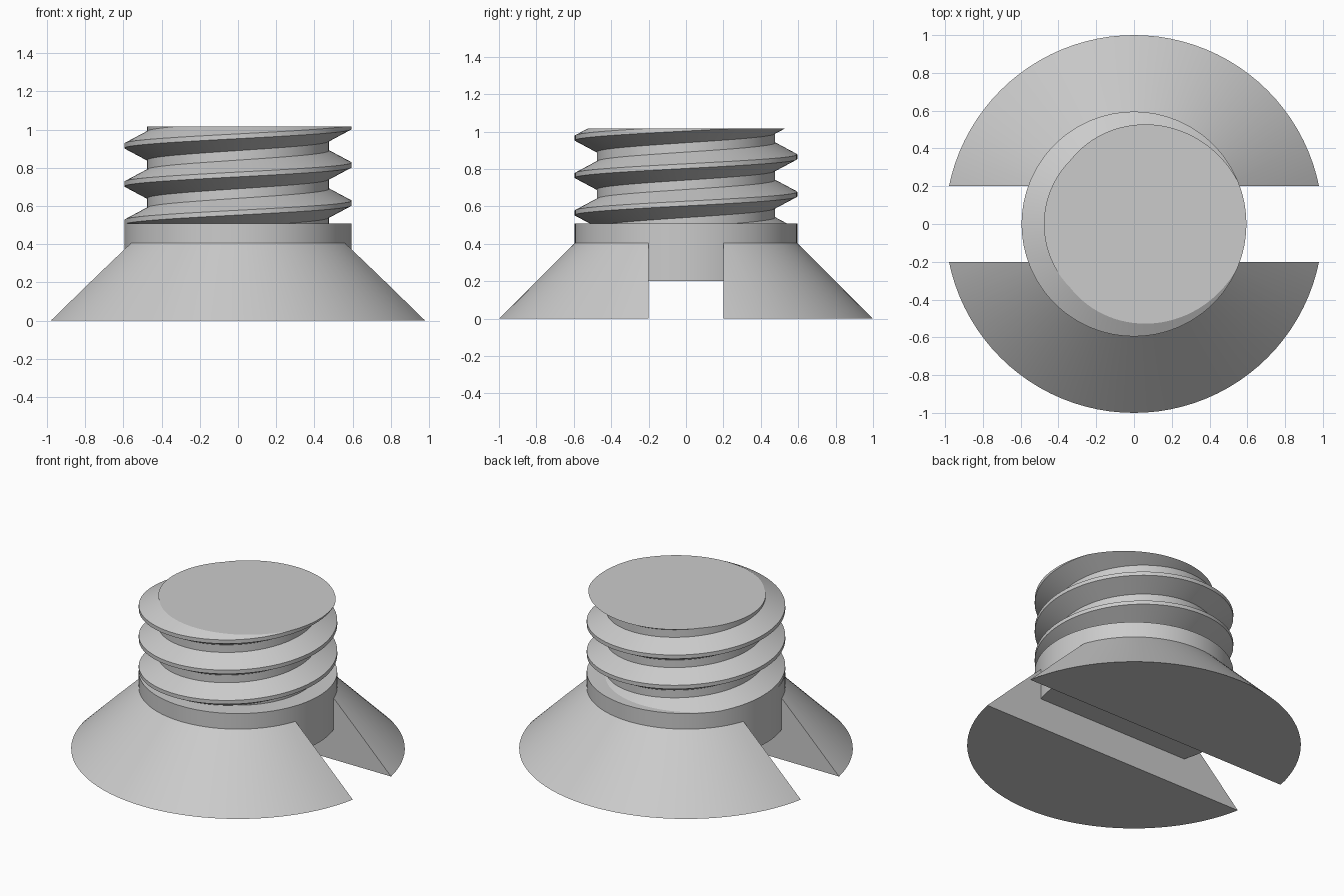
import bpy, bmesh, math

cube = bpy.data.objects.get("Cube")
if cube:
    bpy.data.objects.remove(cube, do_unlink=True)

SIDES = 96
RADIUS, ROOT = 0.595, 0.477
COLLAR_TOP, TOP = 0.508, 1.015
PITCH = 0.2

grey = bpy.data.materials.new("plain grey")
grey.use_nodes = True
colour = (0.6, 0.6, 0.6, 1)
grey.diffuse_color = colour
grey.node_tree.nodes["Principled BSDF"].inputs["Base Color"].default_value = colour


def finish(bm, name):
    bmesh.ops.recalc_face_normals(bm, faces=bm.faces)
    mesh = bpy.data.meshes.new(name)
    bm.to_mesh(mesh)
    bm.free()
    mesh.materials.append(grey)
    obj = bpy.data.objects.new(name, mesh)
    bpy.context.collection.objects.link(obj)
    bpy.ops.object.select_all(action='DESELECT')
    bpy.context.view_layer.objects.active = obj
    obj.select_set(True)
    bpy.ops.object.shade_smooth_by_angle(angle=math.radians(25))
    return obj


def cut(bm, point, normal):
    """Remove everything on the normal's side and cap the opening."""
    geom = bm.verts[:] + bm.edges[:] + bm.faces[:]
    result = bmesh.ops.bisect_plane(bm, geom=geom, dist=1e-5, plane_co=point,
                                    plane_no=normal, clear_outer=True)
    edges = [e for e in result["geom_cut"]
             if isinstance(e, bmesh.types.BMEdge) and e.is_boundary]
    bmesh.ops.contextual_create(bm, geom=edges)


def frustum(bottom, top, z0, z1):
    bm = bmesh.new()
    bmesh.ops.create_cone(bm, cap_ends=True, segments=SIDES, radius1=bottom,
                          radius2=top, depth=z1 - z0)
    bmesh.ops.translate(bm, verts=bm.verts, vec=(0, 0, (z0 + z1) / 2))
    return bm


# Conical foot: one half beside the slot, mirrored to the other side
bm = frustum(1, RADIUS, 0, 0.405)
cut(bm, (0, 0.2, 0), (0, -1, 0))
foot = finish(bm, "split_cone_foot")
mirror = foot.modifiers.new("Mirror", 'MIRROR')
mirror.use_axis = (False, True, False)

# Collar bridging the slot
finish(frustum(RADIUS, RADIUS, 0.2, COLLAR_TOP), "collar")

# Helical thread: each step's profile joins the one a full turn later
profile = [(RADIUS, -0.0125), (RADIUS, 0.0125), (ROOT, 0.075), (ROOT, 0.125)]
turns = 6
bm = bmesh.new()
rows = []
for i in range(turns * SIDES + 1):
    a = math.tau * i / SIDES
    z = 0.215 + PITCH * i / SIDES
    rows.append([bm.verts.new((r * math.cos(a), r * math.sin(a), z + dz))
                 for r, dz in profile])
for i in range((turns - 1) * SIDES):
    near = rows[i] + [rows[i + SIDES][0]]
    far = rows[i + 1] + [rows[i + SIDES + 1][0]]
    for j in range(len(profile)):
        bm.faces.new((near[j], far[j], far[j + 1], near[j + 1]))
bmesh.ops.delete(bm, geom=[v for v in bm.verts if not v.link_faces], context='VERTS')
cut(bm, (0, 0, TOP), (0, 0, 1))
cut(bm, (0, 0, COLLAR_TOP - 0.02), (0, 0, -1))
finish(bm, "screw_thread")
